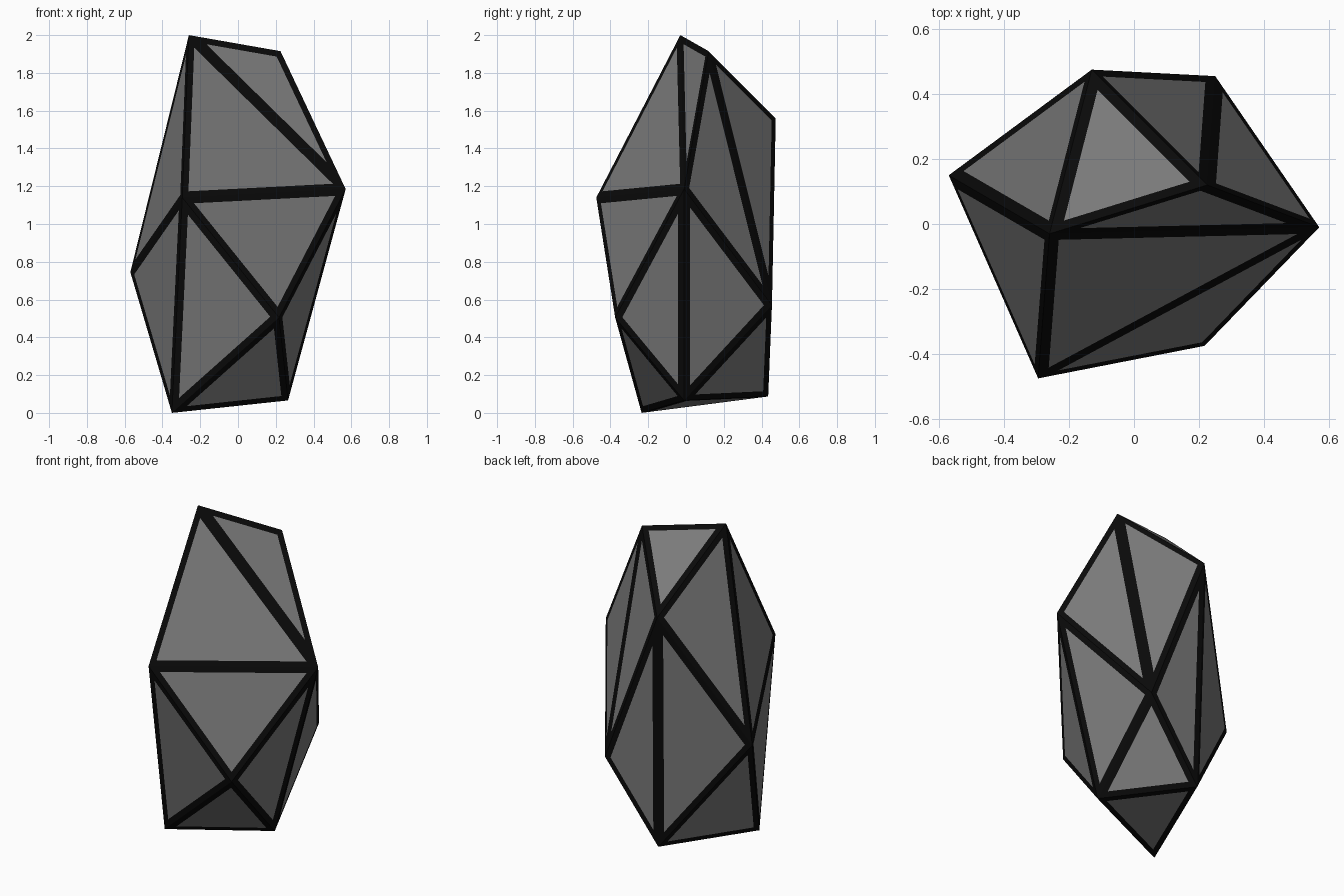
import bpy, bmesh

if "Cube" in bpy.data.objects:
    bpy.data.objects.remove(bpy.data.objects["Cube"])

# Corner points of the faceted crystal
CORNERS = {
    "A": (-0.26, -0.03, 2.0),  "B": (0.225, 0.12, 1.915), "C": (-0.13, 0.475, 1.56),
    "D": (0.57, -0.01, 1.185), "E": (-0.295, -0.475, 1.14), "F": (-0.57, 0.15, 0.745),
    "G": (0.25, 0.455, 0.57),  "H": (0.217, -0.375, 0.505), "I": (-0.35, -0.235, 0.0),
    "J": (0.265, -0.01, 0.066), "K": (-0.11, 0.435, 0.087),
}
# Triangular facets: crown, back, front and underside
FACETS = ("ABC ACF AFE AED ADB "
          "CFK CKG CGB BGD "
          "EFI EIH EHD DHJ DJG "
          "FIK GJK HIJ IJK").split()


def material(name, value):
    m = bpy.data.materials.new(name)
    m.diffuse_color = (value, value, value, 1)
    m.use_nodes = True
    m.node_tree.nodes["Principled BSDF"].inputs["Base Color"].default_value = m.diffuse_color
    return m


# Solid of flat triangles
bm = bmesh.new()
verts = {k: bm.verts.new(co) for k, co in CORNERS.items()}
for facet in FACETS:
    bm.faces.new([verts[k] for k in facet])
bmesh.ops.recalc_face_normals(bm, faces=bm.faces)

# Dark border strip along every facet edge
border = bmesh.ops.inset_individual(bm, faces=bm.faces[:], thickness=0.034,
                                    use_even_offset=True)
for f in border["faces"]:
    f.material_index = 1

mesh = bpy.data.meshes.new("crystal")
bm.to_mesh(mesh)
bm.free()
mesh.materials.append(material("grey_facet", 0.2))
mesh.materials.append(material("black_edge", 0.003))
crystal = bpy.data.objects.new("crystal", mesh)
bpy.context.collection.objects.link(crystal)
